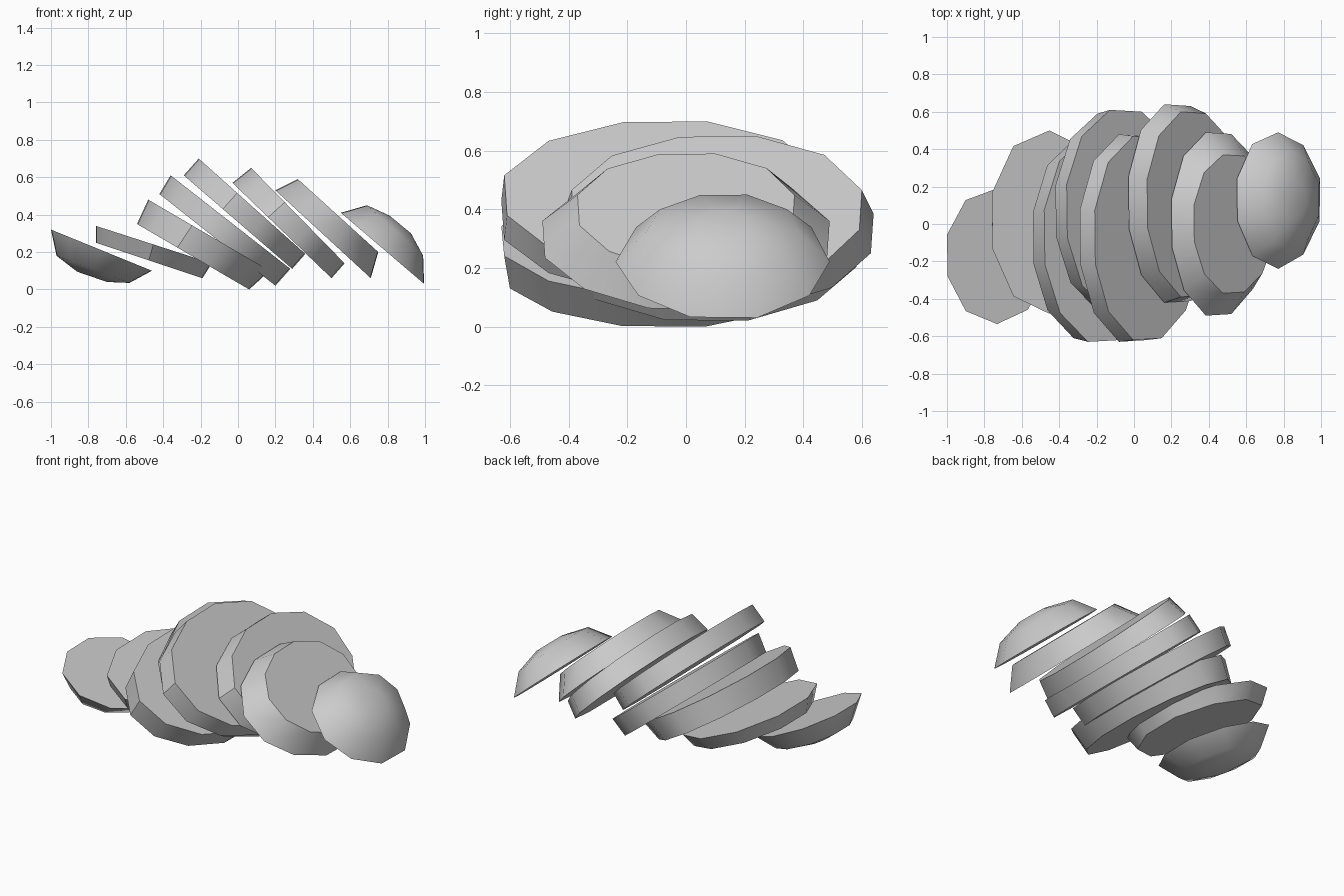
import bpy, bmesh
from math import cos, sin, pi, radians

if "Cube" in bpy.data.objects:
    bpy.data.objects.remove(bpy.data.objects["Cube"])

def outline(n, lobe):
    """Rounded n-gon with a flat edge at both ends, scaled to fill -1..1."""
    pts = []
    for i in range(n):
        a = 2 * pi * (i + 0.5) / n
        r = 1 + lobe * sin(3 * a + 1.0)
        pts.append((r * cos(a), r * sin(a)))
    out = []
    for axis in (0, 1):
        vals = [p[axis] for p in pts]
        lo, hi = min(vals), max(vals)
        out.append([2 * (v - lo) / (hi - lo) - 1 for v in vals])
    return list(zip(*out))

def slab(name, n, rings, lobe=0.015):
    """Loft rings given as (upper x, upper z, lower x, lower z, y min, y max)."""
    bm = bmesh.new()
    loops = []
    for x0, z0, x1, z1, y0, y1 in rings:
        loop = []
        for u, v in outline(n, lobe):
            t = (u + 1) / 2
            loop.append(bm.verts.new((x0 + (x1 - x0) * t,
                                      y0 + (y1 - y0) * (v + 1) / 2,
                                      z0 + (z1 - z0) * t)))
        loops.append(loop)
    for a, b in zip(loops, loops[1:]):
        for i in range(n):
            j = (i + 1) % n
            bm.faces.new((a[i], a[j], b[j], b[i]))
    bm.faces.new(loops[0])
    bm.faces.new(loops[-1])
    bmesh.ops.recalc_face_normals(bm, faces=bm.faces)
    me = bpy.data.meshes.new(name)
    bm.to_mesh(me)
    bm.free()
    ob = bpy.data.objects.new(name, me)
    bpy.context.collection.objects.link(ob)
    bpy.ops.object.select_all(action='DESELECT')
    ob.select_set(True)
    bpy.context.view_layer.objects.active = ob
    bpy.ops.object.shade_smooth_by_angle(angle=radians(42))

# Domed end piece lying cut side up on the left
slab("left_end_piece", 10, [
    (-1.00, .32, -.46, .10, -.535, .19),
    (-.97, .18, -.58, .035, -.44, .10),
    (-.86, .095, -.70, .04, -.27, -.07)])

# Leaning slices from left to right: lower face, then upper face
slices = [
    (10, (-.76, .25, -.19, .06, -.42, .43), (-.76, .34, -.14, .14, -.48, .50)),
    (12, (-.54, .35, .06, .00, -.61, .45), (-.48, .48, .17, .10, -.63, .48)),
    (12, (-.42, .51, .20, .02, -.46, .59), (-.36, .61, .28, .11, -.48, .61)),
    (12, (-.29, .61, .29, .11, -.63, .48), (-.21, .70, .36, .19, -.62, .47)),
    (12, (-.03, .57, .50, .06, -.42, .64), (.07, .65, .57, .14, -.39, .60)),
    (12, (.20, .53, .71, .06, -.49, .49), (.32, .59, .75, .20, -.37, .37)),
]
for k, (n, low, high) in enumerate(slices, 1):
    slab(f"slice_{k}", n, [low, high])

# Domed end piece resting cut side down on the right
slab("right_end_piece", 10, [
    (.55, .41, .995, .03, -.24, .49),
    (.69, .45, .99, .18, -.14, .39),
    (.81, .395, .925, .30, .03, .22)])
